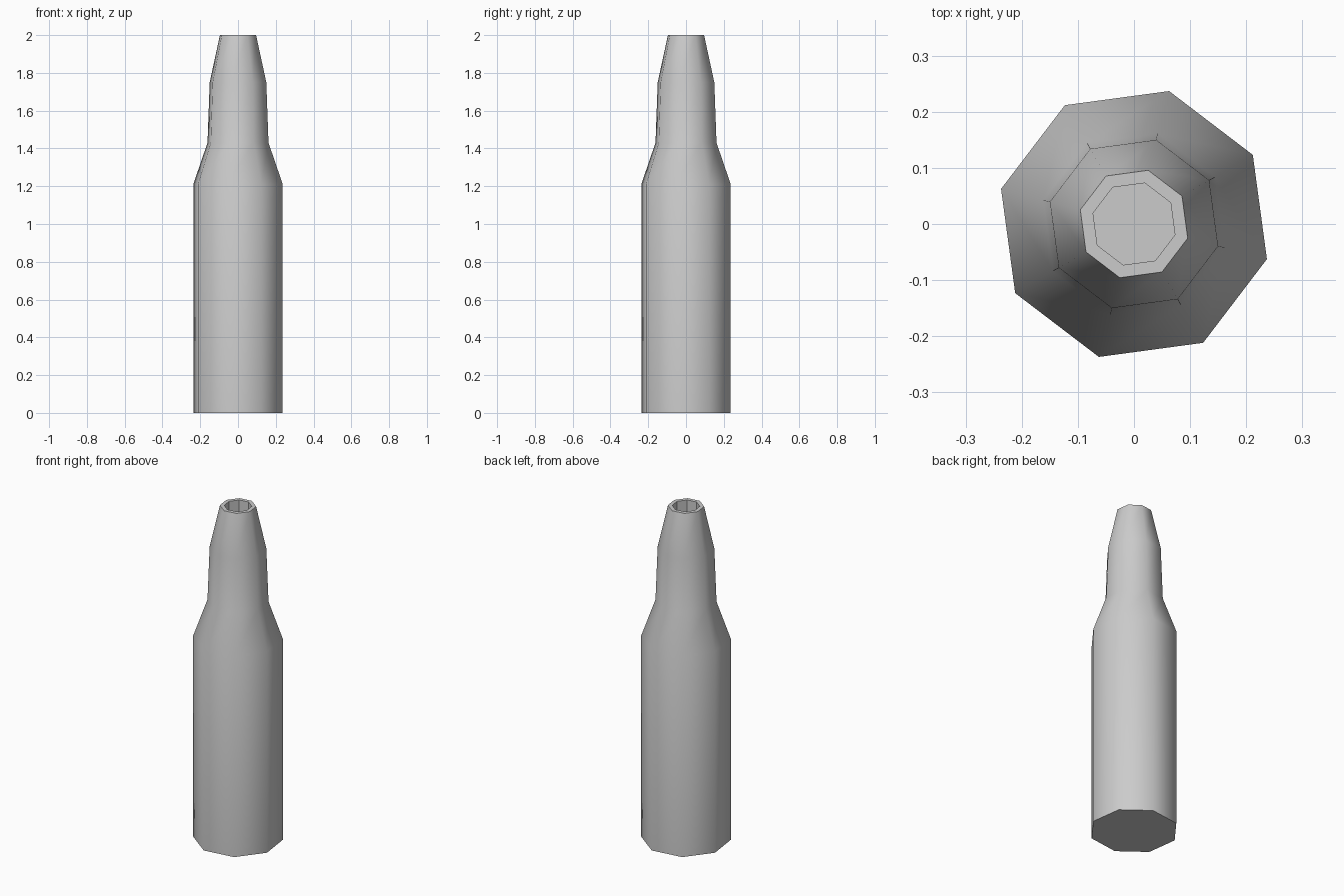
import bpy, bmesh, math

old = bpy.data.objects.get("Cube")
if old:
    bpy.data.objects.remove(old, do_unlink=True)

SIDES = 8
TURN = math.radians(30.2)

# Single grey finish
grey = bpy.data.materials.new("light grey")
grey.use_nodes = True
colour = (0.6, 0.6, 0.6, 1)
grey.diffuse_color = colour
grey.node_tree.nodes["Principled BSDF"].inputs["Base Color"].default_value = colour

# Profile as (radius, height): outer wall, then rim and bore
outer = [(0.245, 0), (0.245, 1.21), (0.167, 1.43), (0.155, 1.75), (0.099, 2)]
bore = [(0.0755, 2), (0.0755, 1.85)]

bm = bmesh.new()


def ring(radius, z):
    angles = [TURN + math.tau * i / SIDES for i in range(SIDES)]
    return [bm.verts.new((radius * math.cos(a), radius * math.sin(a), z)) for a in angles]


rings = [ring(r, z) for r, z in outer + bore]

# Walls: the outer bands are smooth, rim and bore stay faceted
for level, (low, high) in enumerate(zip(rings, rings[1:])):
    for i in range(SIDES):
        j = (i + 1) % SIDES
        face = bm.faces.new((low[i], low[j], high[j], high[i]))
        face.smooth = level < len(outer) - 1

# Base and bore floor
bm.faces.new(reversed(rings[0]))
bm.faces.new(rings[-1])

# Keep the base and the mouth crisp
for edge in bm.edges:
    if len({f.smooth for f in edge.link_faces}) > 1:
        edge.smooth = False

mesh = bpy.data.meshes.new("bottle_body")
bm.to_mesh(mesh)
bm.free()
mesh.materials.append(grey)
body = bpy.data.objects.new("bottle_body", mesh)
bpy.context.collection.objects.link(body)
